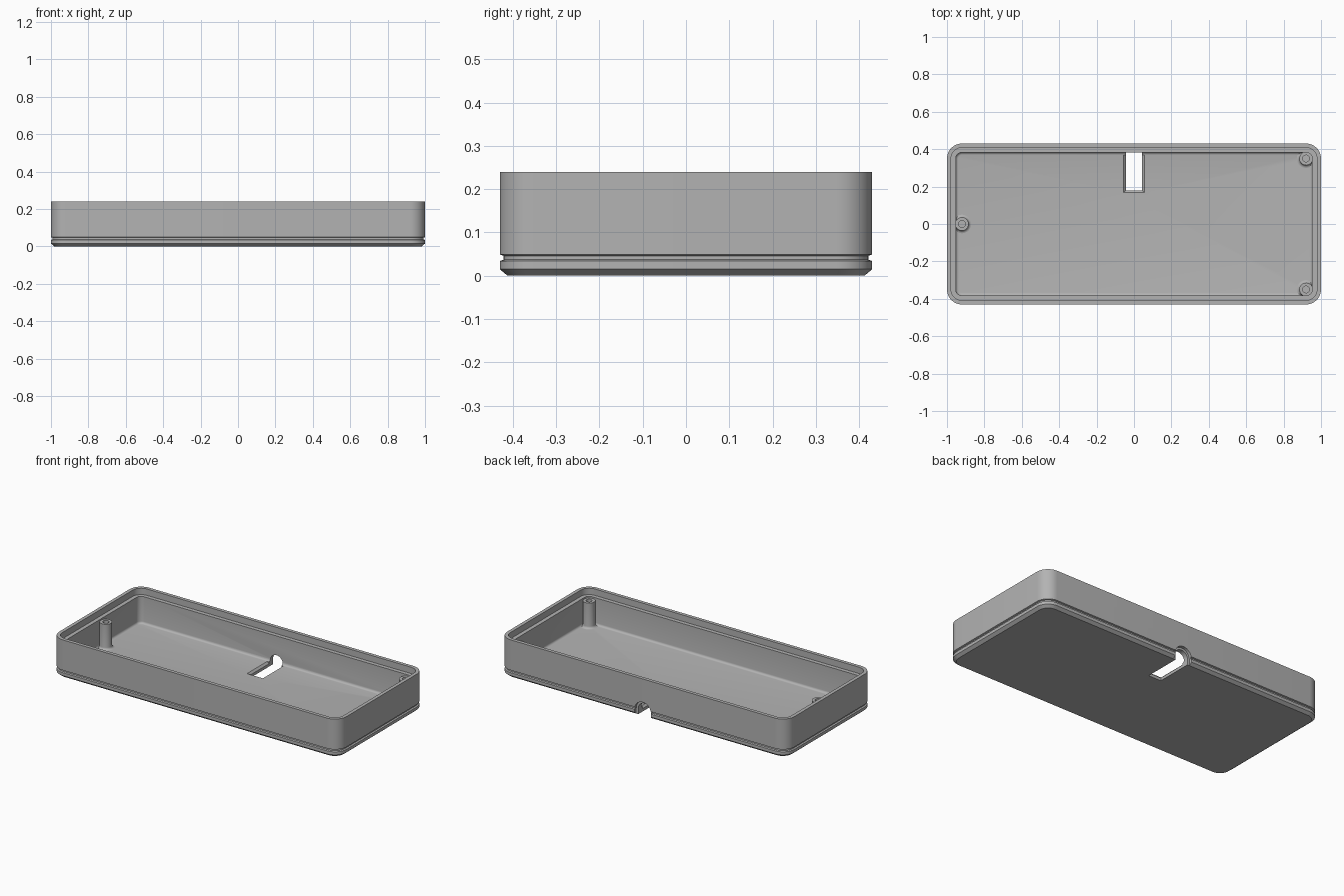
import bpy, bmesh, math

if "Cube" in bpy.data.objects:
    bpy.data.objects.remove(bpy.data.objects["Cube"])

HX, HY, R = 1.0, 0.43, 0.08      # outer half sizes and corner radius
FLOOR = 0.03

grey = bpy.data.materials.new("grey plastic")
grey.diffuse_color = (0.45, 0.45, 0.45, 1)
grey.use_nodes = True
grey.node_tree.nodes["Principled BSDF"].inputs["Base Color"].default_value = grey.diffuse_color


def make(name, bm, angle=30):
    bmesh.ops.recalc_face_normals(bm, faces=bm.faces)
    me = bpy.data.meshes.new(name)
    bm.to_mesh(me)
    bm.free()
    me.materials.append(grey)
    ob = bpy.data.objects.new(name, me)
    bpy.context.collection.objects.link(ob)
    return ob


def smooth(ob):
    bpy.ops.object.select_all(action='DESELECT')
    ob.select_set(True)
    bpy.context.view_layer.objects.active = ob
    bpy.ops.object.shade_smooth_by_angle(angle=math.radians(30))


def skin(bm, rings):
    """Join rings of equal length and cap both ends."""
    loops = [[bm.verts.new(p) for p in ring] for ring in rings]
    n = len(loops[0])
    for a, b in zip(loops, loops[1:]):
        for i in range(n):
            j = (i + 1) % n
            bm.faces.new((a[i], a[j], b[j], b[i]))
    bm.faces.new(loops[0])
    bm.faces.new(loops[-1])


def rounded_ring(inset, z, steps=10):
    r = R - inset
    pts = []
    for k, (sx, sy) in enumerate(((1, 1), (-1, 1), (-1, -1), (1, -1))):
        for i in range(steps + 1):
            a = math.pi / 2 * (k + i / steps)
            pts.append((sx * (HX - R) + r * math.cos(a),
                        sy * (HY - R) + r * math.sin(a), z))
    return pts


# Tray: chamfered foot, groove, wall, lipped rim, inner ledge, filleted floor
profile = [(0.018, 0), (0.0, 0.015), (0.0, 0.034), (0.009, 0.037),
           (0.009, 0.046), (0.0, 0.049), (0.0, 0.24), (0.022, 0.24),
           (0.022, 0.2), (0.047, 0.2)]
for i in range(5):
    a = math.pi / 2 * i / 4
    profile.append((0.061 - 0.014 * math.cos(a), FLOOR + 0.014 - 0.014 * math.sin(a)))
bm = bmesh.new()
skin(bm, [rounded_ring(*p) for p in profile])
tray = make("tray", bm)


def arch_ring(r, y, zc=0.035, steps=16):
    pts = [(r, y, -0.1)]
    pts += [(r * math.cos(math.pi * i / steps), y, zc + r * math.sin(math.pi * i / steps))
            for i in range(steps + 1)]
    return pts + [(-r, y, -0.1)]


def rect_ring(x, y0, y1, z):
    return [(x, y0, z), (x, y1, z), (-x, y1, z), (-x, y0, z)]


def cut(name, rings):
    bm = bmesh.new()
    skin(bm, rings)
    cutter = make(name, bm)
    cutter.hide_render = True
    mod = tray.modifiers.new(name, 'BOOLEAN')
    mod.operation, mod.solver, mod.object = 'DIFFERENCE', 'EXACT', cutter
    bpy.context.view_layer.objects.active = tray
    bpy.ops.object.modifier_apply(modifier=name)
    bpy.data.objects.remove(cutter)


# Cable slot through floor and back wall, its outer recess and floor chamfer
cut("slot_cutter", [arch_ring(0.044, 0.18), arch_ring(0.044, 0.6)])
cut("recess_cutter", [arch_ring(0.058, 0.412), arch_ring(0.058, 0.6)])
cut("chamfer_cutter", [rect_ring(0.043, 0.181, 0.37, FLOOR - 0.013),
                       rect_ring(0.056, 0.168, 0.37, FLOOR + 0.0005)])
smooth(tray)

# Screw posts with a flared foot and a blind hole
post_profile = [(0.05, FLOOR - 0.01), (0.05, FLOOR)]
for i in range(1, 5):
    a = math.pi / 2 * i / 4
    post_profile.append((0.05 - 0.014 * math.sin(a), FLOOR + 0.014 - 0.014 * math.cos(a)))
post_profile += [(0.036, 0.19), (0.018, 0.19), (0.018, 0.06)]
for name, x, y in (("left_post", -0.92, 0), ("back_right_post", 0.92, 0.35),
                   ("front_right_post", 0.92, -0.35)):
    bm = bmesh.new()
    skin(bm, [[(x + r * math.cos(math.tau * i / 32), y + r * math.sin(math.tau * i / 32), z)
               for i in range(32)] for r, z in post_profile])
    smooth(make(name, bm))
